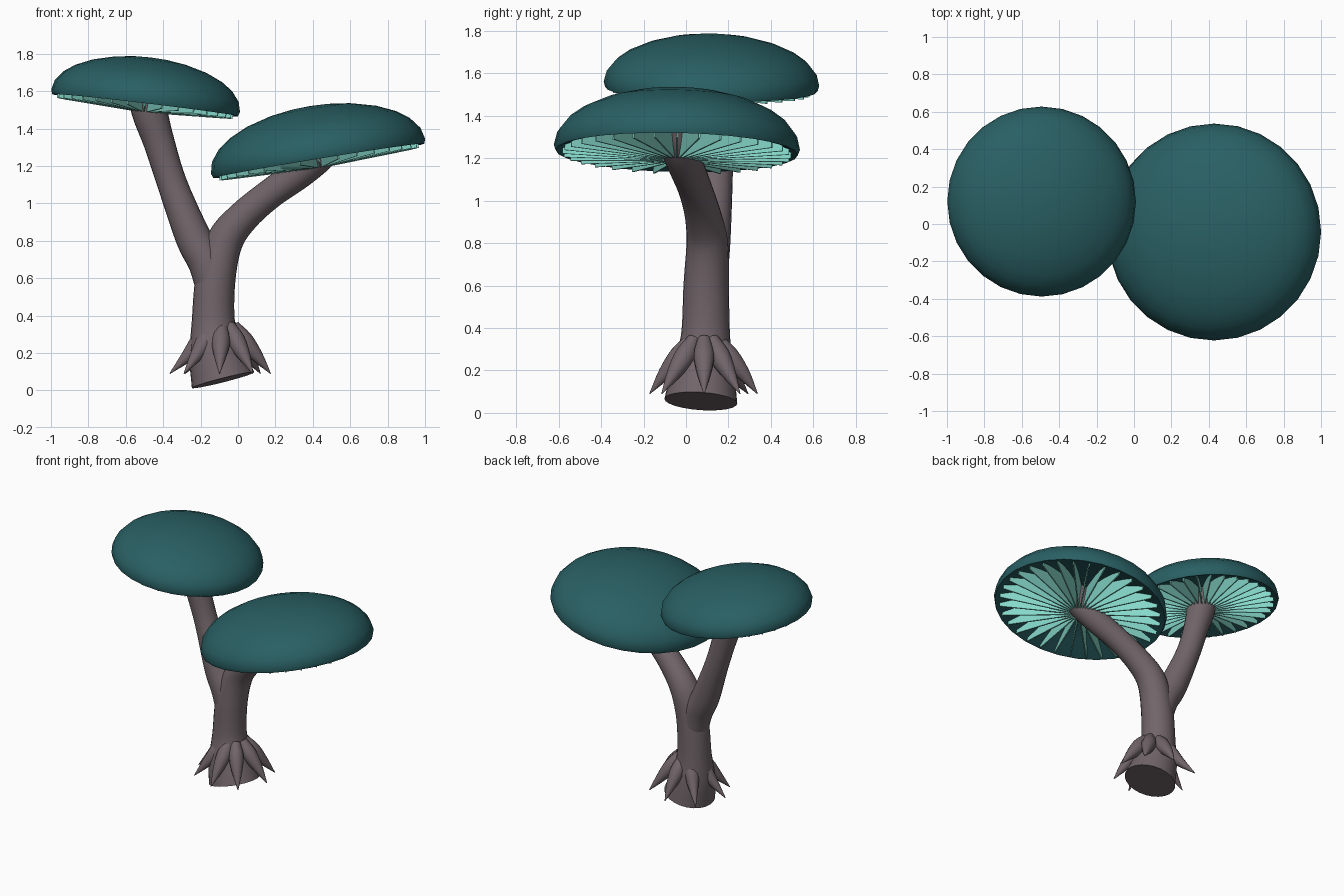
import bpy, bmesh, math, random
from mathutils import Vector, Matrix

random.seed(4)
if "Cube" in bpy.data.objects:
    bpy.data.objects.remove(bpy.data.objects["Cube"])


def material(name, rgb):
    m = bpy.data.materials.new(name)
    m.use_nodes = True
    m.diffuse_color = (*rgb, 1)
    m.node_tree.nodes["Principled BSDF"].inputs["Base Color"].default_value = (*rgb, 1)
    return m


TEAL = material("deep_teal", (0.022, 0.115, 0.125))
MINT = material("pale_mint", (0.24, 0.70, 0.60))
BARK = material("grey_mauve", (0.165, 0.13, 0.143))


def finish(bm, name, mat, angle=None, matrix=None):
    bmesh.ops.recalc_face_normals(bm, faces=bm.faces)
    mesh = bpy.data.meshes.new(name)
    bm.to_mesh(mesh)
    bm.free()
    mesh.materials.append(mat)
    obj = bpy.data.objects.new(name, mesh)
    bpy.context.collection.objects.link(obj)
    if matrix:
        obj.matrix_world = matrix
    if angle:
        bpy.ops.object.select_all(action='DESELECT')
        obj.select_set(True)
        bpy.context.view_layer.objects.active = obj
        bpy.ops.object.shade_smooth_by_angle(angle=math.radians(angle))
    return obj


def smooth_path(points, steps):
    """Catmull-Rom through (x, y, z, radius) points."""
    p = [Vector(q) for q in points]
    p = [2 * p[0] - p[1]] + p + [2 * p[-1] - p[-2]]
    out = []
    for a, b, c, d in zip(p, p[1:], p[2:], p[3:]):
        for i in range(steps):
            t = i / steps
            out.append(0.5 * (2 * b + (c - a) * t + (2 * a - 5 * b + 4 * c - d) * t ** 2
                              + (3 * b - a - 3 * c + d) * t ** 3))
    return out + [p[-2]]


def tube(name, points, sides=24, steps=5):
    path = smooth_path(points, steps)
    bm = bmesh.new()
    rings = []
    for i, q in enumerate(path):
        ahead, behind = path[min(i + 1, len(path) - 1)], path[max(i - 1, 0)]
        tangent = (ahead - behind).to_3d().normalized()
        u = Vector((0, 1, 0)).cross(tangent).normalized()
        v = tangent.cross(u)
        rings.append([bm.verts.new(q.to_3d() + max(q.w, 0.002) *
                                   (u * math.cos(a) + v * math.sin(a)))
                      for a in (math.tau * k / sides for k in range(sides))])
    for r, s in zip(rings, rings[1:]):
        for k in range(sides):
            n = (k + 1) % sides
            bm.faces.new((r[k], r[n], s[n], s[k]))
    bm.faces.new(rings[0])
    bm.faces.new(rings[-1])
    return finish(bm, name, BARK, 50)


# Trunk running into the lower branch, and the taller branch
tube("trunk", [(-.08, .07, .055, .172), (-.115, .08, .2, .148), (-.132, .092, .36, .116),
               (-.12, .095, .6, .107), (-.07, .1, .8, .098), (.03, .08, .93, .086),
               (.17, .045, 1.05, .08), (.33, 0, 1.165, .084), (.44, -.035, 1.27, .092),
               (.48, -.045, 1.37, .1)])
tube("tall_branch", [(-.12, .095, .52, .098), (-.165, .1, .68, .1), (-.24, .115, .82, .095),
                     (-.35, .14, 1.1, .08), (-.42, .14, 1.32, .083), (-.47, .13, 1.48, .095),
                     (-.5, .12, 1.62, .1)])

# Claw-like roots around the foot
for i in range(8):
    a = math.tau * i / 8 + (random.uniform(-.12, .12) if i else 0)
    reach = .27 + random.uniform(-.02, .02)

    def at(r, z, radius):
        return (-.085 + r * math.cos(a), .085 + r * math.sin(a), z, radius)
    tube("root_%d" % (i + 1), [at(.06, .35, .03), at(.115, .27, .05), at(.185, .185, .034),
                               at(reach, .09, .002)], 10, 3)


def cap(name, centre, radius, height, tilt):
    matrix = (Matrix.Translation(centre) @ Matrix.Rotation(math.radians(-1.2), 4, 'X')
              @ Matrix.Rotation(math.radians(tilt), 4, 'Y'))
    hollow = height * .42
    inner = radius * .95

    def under(r):
        return -.02 + hollow * (1 - (r / inner) ** 2)

    # Domed top, bevelled lip and hollow underside as one lathe profile
    profile = [(radius * math.cos(math.radians(d)), height * math.sin(math.radians(d)))
               for d in (90, 80, 68, 53, 39, 27, 13, 0)]
    profile += [(radius * .985, -.025)]
    profile += [(inner * f, under(inner * f)) for f in (1, .8, .6, .4, .2, 0)]
    bm = bmesh.new()
    verts = [bm.verts.new((max(r, 0), 0, z)) for r, z in profile]
    edges = [bm.edges.new(pair) for pair in zip(verts, verts[1:])]
    bmesh.ops.spin(bm, geom=verts + edges, axis=(0, 0, 1), cent=(0, 0, 0),
                   steps=28, angle=math.tau)
    bmesh.ops.remove_doubles(bm, verts=bm.verts, dist=.0005)
    finish(bm, name, TEAL, 40, matrix)

    # Thin tapering gills hanging from the hollow
    bm = bmesh.new()
    start, end = .07, radius * .93
    outline = [(start, -.062), (end, -.042), (end, under(end) + .004),
               (radius * .6, under(radius * .6) + .004), (start, under(start) + .004)]
    count = 32
    for i in range(count):
        spin = Matrix.Rotation(math.tau * i / count, 3, 'Z')
        sides = [[bm.verts.new(spin @ Vector((r, s * .004, z))) for r, z in outline]
                 for s in (-1, 1)]
        bm.faces.new(sides[0])
        bm.faces.new(sides[1])
        for k in range(len(outline)):
            n = (k + 1) % len(outline)
            bm.faces.new((sides[0][k], sides[0][n], sides[1][n], sides[1][k]))
    finish(bm, name + "_gills", MINT, None, matrix)


cap("tall_cap", (-.494, .12, 1.55), .508, .232, 6.8)
cap("low_cap", (.428, -.043, 1.252), .58, .272, -9.3)
